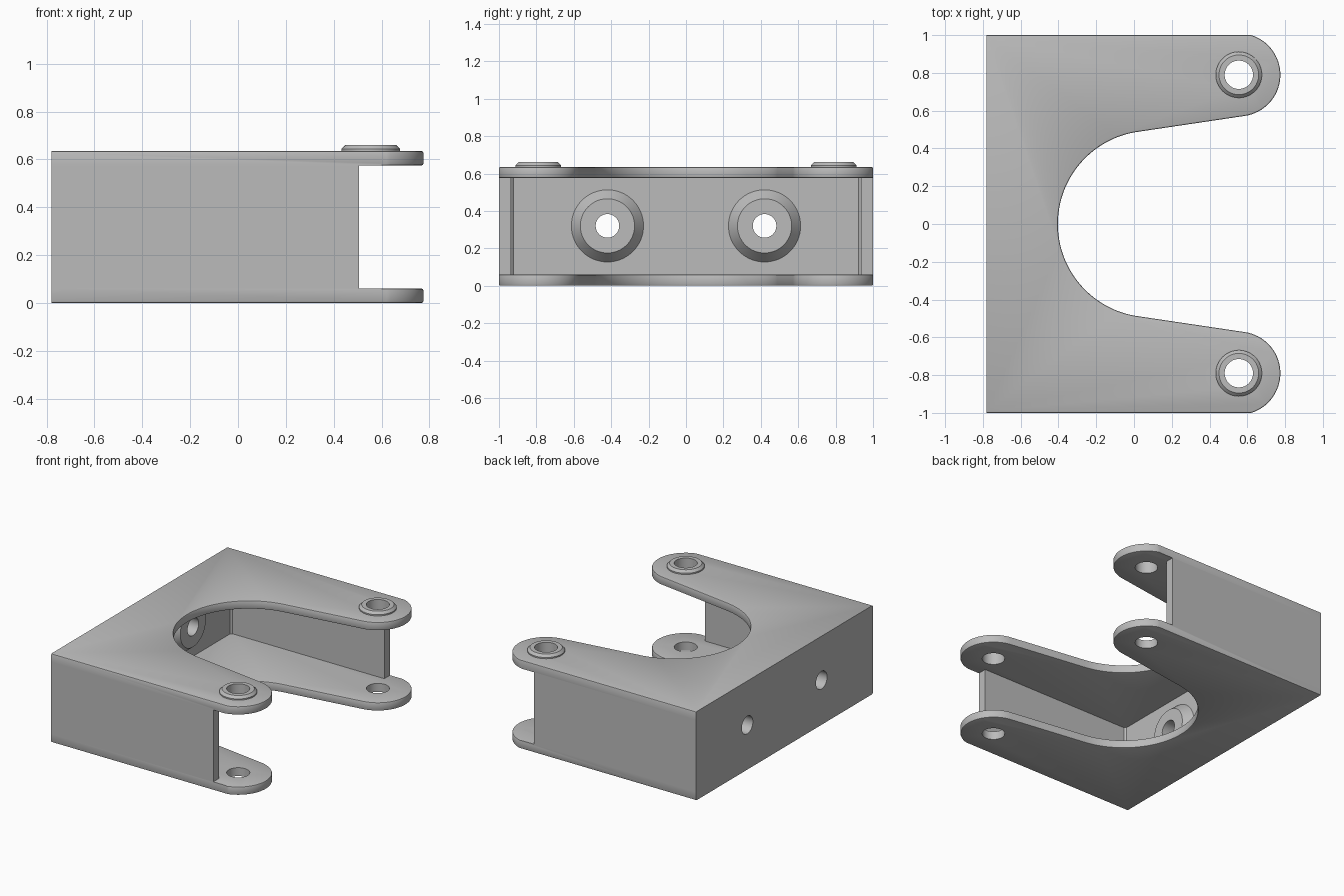
import bpy, bmesh, math
from mathutils import Matrix, Vector

if "Cube" in bpy.data.objects:
    bpy.data.objects.remove(bpy.data.objects["Cube"], do_unlink=True)

BACK, SIDE, HEIGHT, PLATE = -0.78, 1.0, 0.635, 0.06
EAR_X, EAR_Y, EAR_R = 0.555, 0.79, 0.22
NOTCH_X, NOTCH_R = 0.09, 0.493
HOLE_Y, HOLE_Z = 0.42, 0.32

grey = bpy.data.materials.new("light grey")
grey.use_nodes = True
colour = (0.5, 0.5, 0.5, 1)
grey.diffuse_color = colour
grey.node_tree.nodes["Principled BSDF"].inputs["Base Color"].default_value = colour


def make_object(name, bm):
    bmesh.ops.recalc_face_normals(bm, faces=bm.faces)
    mesh = bpy.data.meshes.new(name)
    bm.to_mesh(mesh)
    bm.free()
    mesh.materials.append(grey)
    ob = bpy.data.objects.new(name, mesh)
    bpy.context.collection.objects.link(ob)
    return ob


def extrude_outline(points, z0, z1):
    bm = bmesh.new()
    face = bm.faces.new([bm.verts.new((x, y, z0)) for x, y in points])
    grown = bmesh.ops.extrude_face_region(bm, geom=[face])["geom"]
    verts = [g for g in grown if isinstance(g, bmesh.types.BMVert)]
    bmesh.ops.translate(bm, verts=verts, vec=(0, 0, z1 - z0))
    return bm


def arc(cx, cy, r, start, end, steps):
    angles = [start + (end - start) * i / steps for i in range(steps + 1)]
    return [(cx + r * math.cos(a), cy + r * math.sin(a)) for a in angles]


def lathe(name, profile, matrix, steps=64):
    # closed (radius, height) profile turned around local z
    bm = bmesh.new()
    rings = []
    for i in range(steps):
        a = math.tau * i / steps
        rings.append([bm.verts.new((r * math.cos(a), r * math.sin(a), h)) for r, h in profile])
    n = len(profile)
    for i in range(steps):
        p, q = rings[i], rings[(i + 1) % steps]
        for j in range(n):
            k = (j + 1) % n
            bm.faces.new((p[j], q[j], q[k], p[k]))
    bm.transform(matrix)
    return make_object(name, bm)


def drill(target, radius, matrix):
    bm = bmesh.new()
    bmesh.ops.create_cone(bm, cap_ends=True, segments=64, radius1=radius,
                          radius2=radius, depth=0.4, matrix=matrix)
    cutter = make_object("drill", bm)
    cutter.hide_render = True
    mod = target.modifiers.new("hole", "BOOLEAN")
    mod.operation, mod.solver, mod.object = "DIFFERENCE", "EXACT", cutter
    bpy.context.view_layer.objects.active = target
    bpy.ops.object.modifier_apply(modifier=mod.name)
    bpy.data.objects.remove(cutter, do_unlink=True)


# Plate outline: straight back and sides, round ears, flared round notch
tilt = math.radians(8.3)
ear = arc(EAR_X, -EAR_Y, EAR_R, -math.acos(0.065 / EAR_R), math.pi / 2 - tilt, 32)
notch = arc(NOTCH_X, 0, NOTCH_R, -math.pi / 2 - tilt, -math.pi, 32)
half = [(BACK, -SIDE), (ear[0][0], -SIDE)] + ear[1:] + notch
outline = half + [(x, -y) for x, y in reversed(half[:-1])]


def make_plate(name, z0, z1, outer_z):
    bm = extrude_outline(outline, z0, z1)
    rim = []
    for e in bm.edges:
        a, b = (v.co for v in e.verts)
        if abs(a.z - b.z) > 0.001:
            continue
        at_back = max(a.x, b.x) < BACK + 0.001
        on_side = min(abs(a.y), abs(b.y)) > SIDE - 0.001
        inner = abs(a.z - outer_z) > 0.01
        if not at_back and not (inner and on_side):
            rim.append(e)
    bmesh.ops.bevel(bm, geom=rim, offset=0.008, segments=2, profile=0.5, affect="EDGES")
    plate = make_object(name, bm)
    for s in (-1, 1):
        drill(plate, 0.075, Matrix.Translation((EAR_X, s * EAR_Y, (z0 + z1) / 2)))
    return plate


parts = [make_plate("bottom_plate", 0, PLATE, 0),
         make_plate("top_plate", HEIGHT - PLATE, HEIGHT, HEIGHT)]

# Back and side walls as one U-shaped channel with small inside chamfers
inner_x, inner_y, c = BACK + 0.07, 0.935, 0.012
half = [(BACK, -SIDE), (0.505, -SIDE), (0.505, -inner_y),
        (inner_x + c, -inner_y), (inner_x, -inner_y + c)]
walls = make_object("walls", extrude_outline(
    half + [(x, -y) for x, y in reversed(half)], PLATE, HEIGHT - PLATE))
parts.append(walls)

to_x = Matrix.Rotation(math.pi / 2, 4, "Y")
for s, side in ((-1, "right"), (1, "left")):
    # Tapered boss around each hole in the back wall
    place = Matrix.Translation((inner_x, s * HOLE_Y, HOLE_Z)) @ to_x
    drill(walls, 0.063, place)
    parts.append(lathe(side + "_wall_boss",
                       [(0.063, 0), (0.193, 0), (0.145, 0.06), (0.063, 0.06)], place))
    # Raised collar on each upper ear
    place = Matrix.Translation((EAR_X, s * EAR_Y, HEIGHT))
    parts.append(lathe(side + "_ear_collar",
                       [(0.075, 0), (0.122, 0), (0.122, 0.009), (0.105, 0.026), (0.075, 0.026)], place))

bpy.ops.object.select_all(action="DESELECT")
for ob in parts:
    ob.select_set(True)
bpy.context.view_layer.objects.active = parts[0]
bpy.ops.object.shade_smooth_by_angle(angle=math.radians(30))
